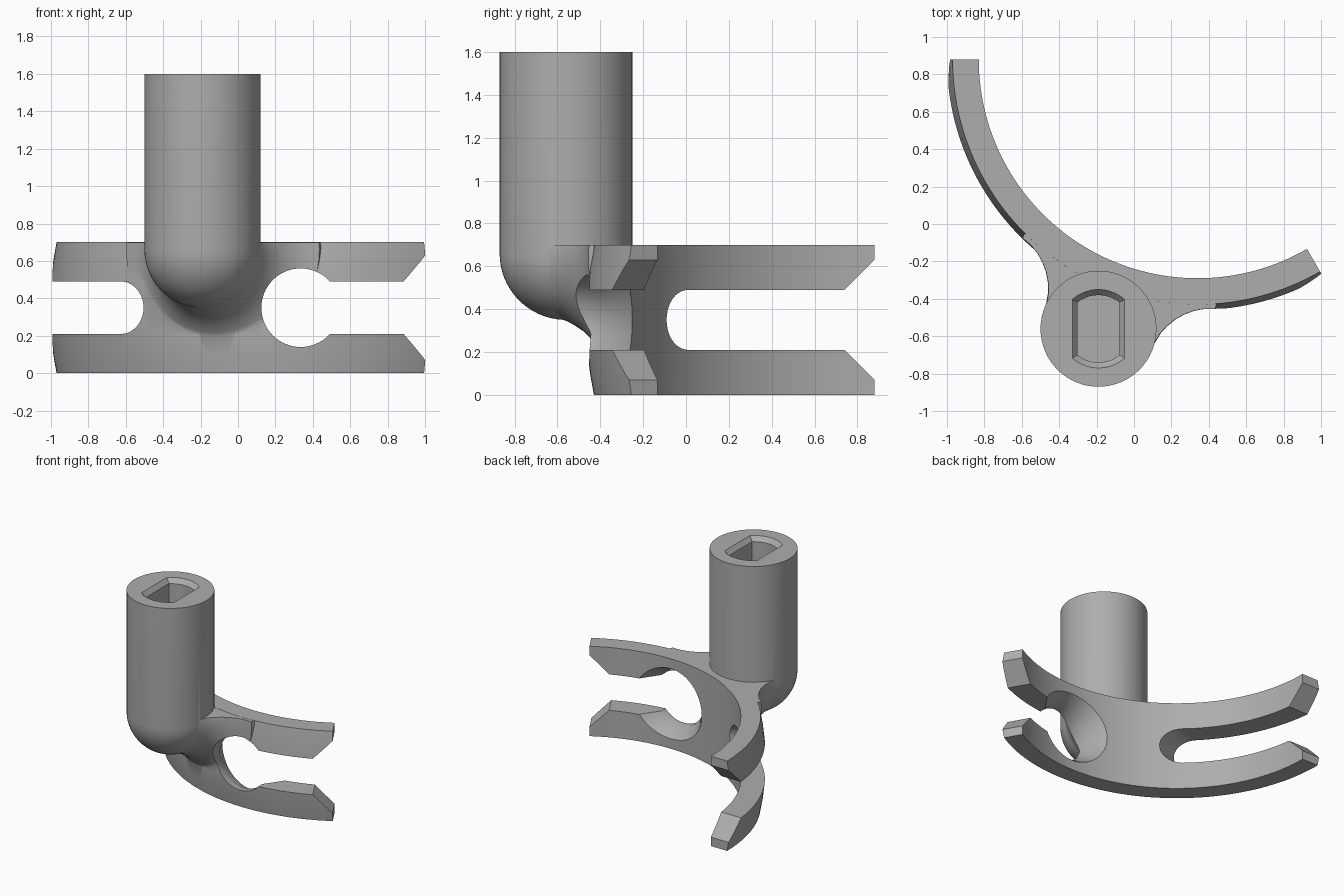
import bpy, bmesh, math
from mathutils import Vector
from math import sin, cos, pi, radians, sqrt

cube = bpy.data.objects.get("Cube")
if cube:
    bpy.data.objects.remove(cube)

CENTRE = Vector((0.34, 0.88, 0))      # centre of the curved fork
STEM = Vector((-0.19, -0.56, 0))      # axis of the upright socket
UP = Vector((0, 0, 1))
MID = 0.35                            # mid height of the fork

grey = bpy.data.materials.new("plain grey")
grey.use_nodes = True
colour = (0.42, 0.42, 0.42, 1)
grey.diffuse_color = colour
grey.node_tree.nodes["Principled BSDF"].inputs["Base Color"].default_value = colour


def skin(name, rings, clip=None):
    """Closed solid through a list of equal rings, optionally cut off at a height."""
    bm = bmesh.new()
    loops = [[bm.verts.new(p) for p in ring] for ring in rings]
    n = len(loops[0])
    for a, b in zip(loops, loops[1:]):
        for i in range(n):
            j = (i + 1) % n
            bm.faces.new((a[i], a[j], b[j], b[i]))
    bm.faces.new(loops[0][::-1])
    bm.faces.new(loops[-1])
    if clip:
        bmesh.ops.bisect_plane(bm, geom=bm.verts[:] + bm.edges[:] + bm.faces[:],
                               plane_co=(0, 0, clip), plane_no=UP, clear_outer=True)
        bmesh.ops.holes_fill(bm, edges=[e for e in bm.edges if e.is_boundary])
    bmesh.ops.recalc_face_normals(bm, faces=bm.faces)
    mesh = bpy.data.meshes.new(name)
    bm.to_mesh(mesh)
    bm.free()
    mesh.materials.append(grey)
    obj = bpy.data.objects.new(name, mesh)
    bpy.context.collection.objects.link(obj)
    return obj


def prism(name, profile, origin, along, axis, start, end):
    """Extrude an (along, height) profile along an axis."""
    return skin(name, [[origin + along * s + UP * (MID + h) + axis * d for s, h in profile]
                       for d in (start, end)])


def combine(target, tool, operation):
    mod = target.modifiers.new(tool.name, "BOOLEAN")
    mod.operation, mod.object, mod.solver = operation, tool, "EXACT"
    bpy.context.view_layer.objects.active = target
    bpy.ops.object.modifier_apply(modifier=mod.name)
    bpy.data.objects.remove(tool)


def circle(r, n=64):
    return [(r * cos(2 * pi * i / n), r * sin(2 * pi * i / n)) for i in range(n)]


# Curved fork band, bulging slightly on its outer face
section = [(1.17, 0), (1.31, 0), (1.328, 0.1), (1.34, 0.21),
           (1.34, 0.49), (1.328, 0.6), (1.31, 0.7), (1.17, 0.7)]
rings = []
for i in range(65):
    a = radians(-180 + 120 * i / 64)
    rings.append([CENTRE + Vector((r * cos(a), r * sin(a), z)) for r, z in section])
body = skin("fork_bracket", rings)

# Upright socket with a domed lower end
R, DOME = 0.31, 0.66
stem_profile = [(R * sin(t), DOME - R * cos(t))
                for t in (pi / 2 * (i + 0.4) / 16.4 for i in range(17))] + [(R, 1.6)]
socket = skin("socket", [[STEM + Vector((x, y, z)) for x, y in circle(r)]
                         for r, z in stem_profile])

# Flared neck blending the socket into the band, starting earlier underneath
toward = (CENTRE - STEM).normalized()
side = toward.cross(UP)
flare = [(-0.04, 0.299), (0.03, 0.309), (0.09, 0.32), (0.14, 0.34), (0.19, 0.37),
         (0.23, 0.405), (0.265, 0.445), (0.295, 0.495), (0.315, 0.55), (0.34, 0.55)]
rings = []
for w, r in flare:
    ring = []
    for x, y in circle(r):
        down = max(0, -y / r) ** 2
        early = 0.08 * down * min(1, (w + 0.04) / 0.15) * (w < 0.33)
        ring.append(STEM + toward * (w - early) + side * x + UP * (DOME + y))
    rings.append(ring)
neck = skin("neck", rings, clip=0.699)

combine(body, neck, "UNION")
combine(body, socket, "UNION")

# Long slot with a round end in the right arm
d = Vector((-0.94, -0.342, 0)).normalized()
p = Vector((d.y, -d.x, 0))
slot = [(0.162 - 0.14 * sin(t), 0.14 * cos(t)) for t in (pi * i / 20 for i in range(21))]
slot += [(1.6, -0.14), (1.6, 0.14)]
combine(body, prism("long_slot", slot, Vector(), p, d, -1, 2), "DIFFERENCE")

# Short slot in the left arm
out = Vector((cos(radians(60)), -sin(radians(60)), 0))
tangent = Vector((-out.y, out.x, 0))
short = [(-0.6, -0.14), (0.1, -0.14), (0.1, 0.14), (-0.6, 0.14)]
combine(body, prism("short_slot", short, CENTRE, tangent, out, 0.9, 1.5), "DIFFERENCE")

# Sloping mouths at both arm tips
mouth = [(-0.145, -0.135), (0.05, -0.33), (0.05, 0.33), (-0.145, 0.135)]
for axis, along in ((out, tangent), (Vector((-1, 0, 0)), Vector((0, 1, 0)))):
    combine(body, prism("mouth", mouth, CENTRE, along, axis, 0.9, 1.6), "DIFFERENCE")

# Round hole, countersunk on the inner face of the band
hole = [(-0.9, 0.21), (-0.4, 0.21), (-0.26, 0.29), (-0.1, 0.38)]
combine(body, skin("round_hole", [[(0.335 + x, y, MID + z) for x, z in circle(r)]
                                  for y, r in hole]), "DIFFERENCE")


# Flat-sided key hole with a chamfered rim
def key_outline(half, r, z, n=10):
    a = math.asin(half / r)
    pts = []
    for turn in (0, pi):
        for i in range(n + 1):
            t = turn + a - 2 * a * i / n
            pts.append(STEM + Vector((r * sin(t), r * cos(t), z)))
    return pts


key = skin("key_hole", [key_outline(0.112, 0.18, 1.0), key_outline(0.112, 0.18, 1.565),
                        key_outline(0.14, 0.21, 1.6), key_outline(0.14, 0.21, 1.65)])
combine(body, key, "DIFFERENCE")

# Smooth curved faces, keep crisp edges
bpy.ops.object.select_all(action="DESELECT")
body.select_set(True)
bpy.context.view_layer.objects.active = body
bpy.ops.object.shade_smooth_by_angle(angle=radians(30))
